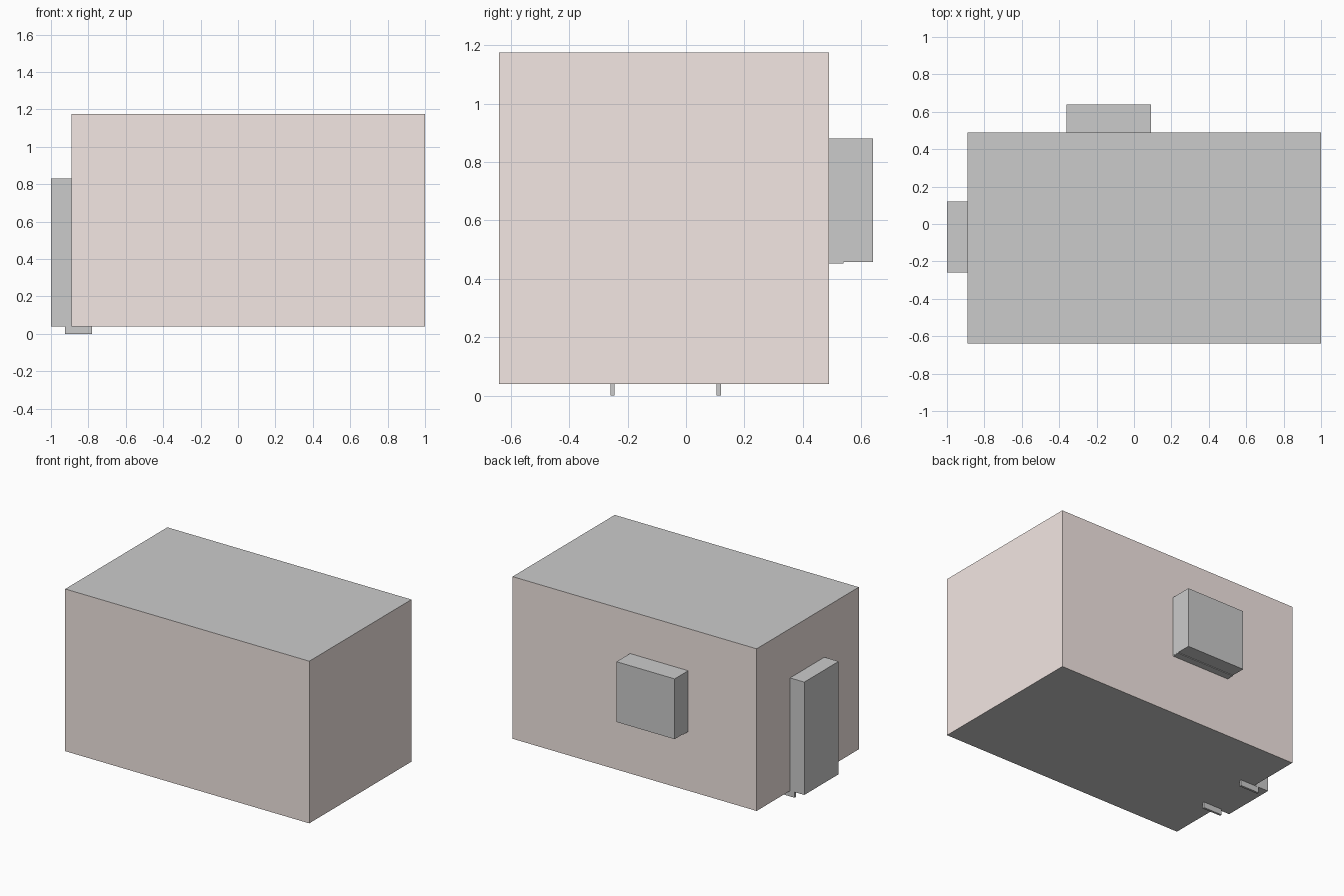
import bpy, bmesh

if "Cube" in bpy.data.objects:
    bpy.data.objects.remove(bpy.data.objects["Cube"])

X0, X1, Y0, Y1, Z0, Z1 = -0.89, 1.0, -0.64, 0.49, 0.04, 1.175
DOOR = (-0.26, 0.12, Z0, 0.83)      # y0, y1, z0, z1 on the left wall
WIN = (-0.36, 0.09, 0.458, 0.88)    # x0, x1, z0, z1 on the back wall

pink = bpy.data.materials.new("wall_paint")
pink.diffuse_color = (0.9, 0.8, 0.77, 1)
pink.use_nodes = True
pink.node_tree.nodes["Principled BSDF"].inputs["Base Color"].default_value = pink.diffuse_color


def mesh_object(name, faces, mat=None):
    bm = bmesh.new()
    for f in faces:
        bm.faces.new([bm.verts.new(p) for p in f])
    bmesh.ops.remove_doubles(bm, verts=bm.verts, dist=1e-5)
    me = bpy.data.meshes.new(name)
    bm.to_mesh(me)
    bm.free()
    ob = bpy.data.objects.new(name, me)
    bpy.context.collection.objects.link(ob)
    if mat:
        me.materials.append(mat)
    return ob


def box_faces(x0, x1, y0, y1, z0, z1, skip=()):
    sides = {
        "-x": [(x0, y1, z0), (x0, y0, z0), (x0, y0, z1), (x0, y1, z1)],
        "+x": [(x1, y0, z0), (x1, y1, z0), (x1, y1, z1), (x1, y0, z1)],
        "-y": [(x0, y0, z0), (x1, y0, z0), (x1, y0, z1), (x0, y0, z1)],
        "+y": [(x1, y1, z0), (x0, y1, z0), (x0, y1, z1), (x1, y1, z1)],
        "-z": [(x0, y1, z0), (x1, y1, z0), (x1, y0, z0), (x0, y0, z0)],
        "+z": [(x0, y0, z1), (x1, y0, z1), (x1, y1, z1), (x0, y1, z1)],
    }
    return [f for k, f in sides.items() if k not in skip]


def panel_with_hole(a0, a1, hole, place):
    """Rectangles around an opening, placed on a wall plane."""
    h0, h1, b0, b1 = hole
    rects = [(a0, h0, Z0, Z1), (h1, a1, Z0, Z1), (h0, h1, b1, Z1)]
    if b0 > Z0:
        rects.append((h0, h1, Z0, b0))
    return [[place(p, z) for p, z in ((l, b), (r, b), (r, t), (l, t))]
            for l, r, b, t in rects]


# Room shell: plain front and right walls, openings in left and back
mesh_object("front_and_right_walls",
            box_faces(X0, X1, Y0, Y1, Z0, Z1, ("-x", "+y", "-z", "+z")), pink)
left = panel_with_hole(Y0, Y1, DOOR, lambda a, z: (X0, a, z))
mesh_object("left_wall", [f[::-1] for f in left], pink)
back = panel_with_hole(X0, X1, WIN, lambda a, z: (a, Y1, z))
mesh_object("back_wall", [f[::-1] for f in back], pink)
sides = ("-x", "+x", "-y", "+y")
mesh_object("floor", box_faces(X0, X1, Y0, Y1, Z0, Z1, sides + ("+z",)))
mesh_object("ceiling", box_faces(X0, X1, Y0, Y1, Z0, Z1, sides + ("-z",)))

# Recesses behind the door and the window
mesh_object("door_recess", box_faces(-1.0, X0, *DOOR, skip=("+x",)))
mesh_object("window_recess", box_faces(WIN[0], WIN[1], Y1, 0.64, *WIN[2:], skip=("-y",)))

# Door frame: two jambs reaching the ground and a head
E, T = 0.001, 0.015
fx = (-0.925, -0.78)
frame = []
for y in (DOOR[0] + E, DOOR[1] - T - E):
    frame += box_faces(*fx, y, y + T, 0, DOOR[3] - E)
mesh_object("door_jambs", frame)
mesh_object("door_head", box_faces(*fx, DOOR[0] + T + E, DOOR[1] - T - E,
                                   DOOR[3] - T, DOOR[3] - E))

# Window frame: sides, sill and head lining the opening
wx0, wx1, wz0, wz1 = WIN[0] + E, WIN[1] - E, 0.453, WIN[3] - E
wy = (0.40, 0.54)
frame = []
for x in (wx0, wx1 - T):
    frame += box_faces(x, x + T, *wy, wz0, wz1)
mesh_object("window_frame_sides", frame)
frame = []
for z in (wz0, wz1 - T):
    frame += box_faces(wx0 + T, wx1 - T, *wy, z, z + T)
mesh_object("window_frame_sill_and_head", frame)

# Skirting boards along the inside, broken at the doorway
g, w, h = 0.002, 0.012, Z0 + 0.06
skirting = []
for y in (Y0 + g, Y1 - g - w):
    skirting += box_faces(X0 + g, X1 - g, y, y + w, Z0 + g, h)
skirting += box_faces(X1 - g - w, X1 - g, Y0 + g + w, Y1 - g - w, Z0 + g, h)
for y0, y1 in ((Y0 + g + w, DOOR[0]), (DOOR[1], Y1 - g - w)):
    skirting += box_faces(X0 + g, X0 + g + w, y0, y1, Z0 + g, h)
mesh_object("skirting_boards", skirting)
